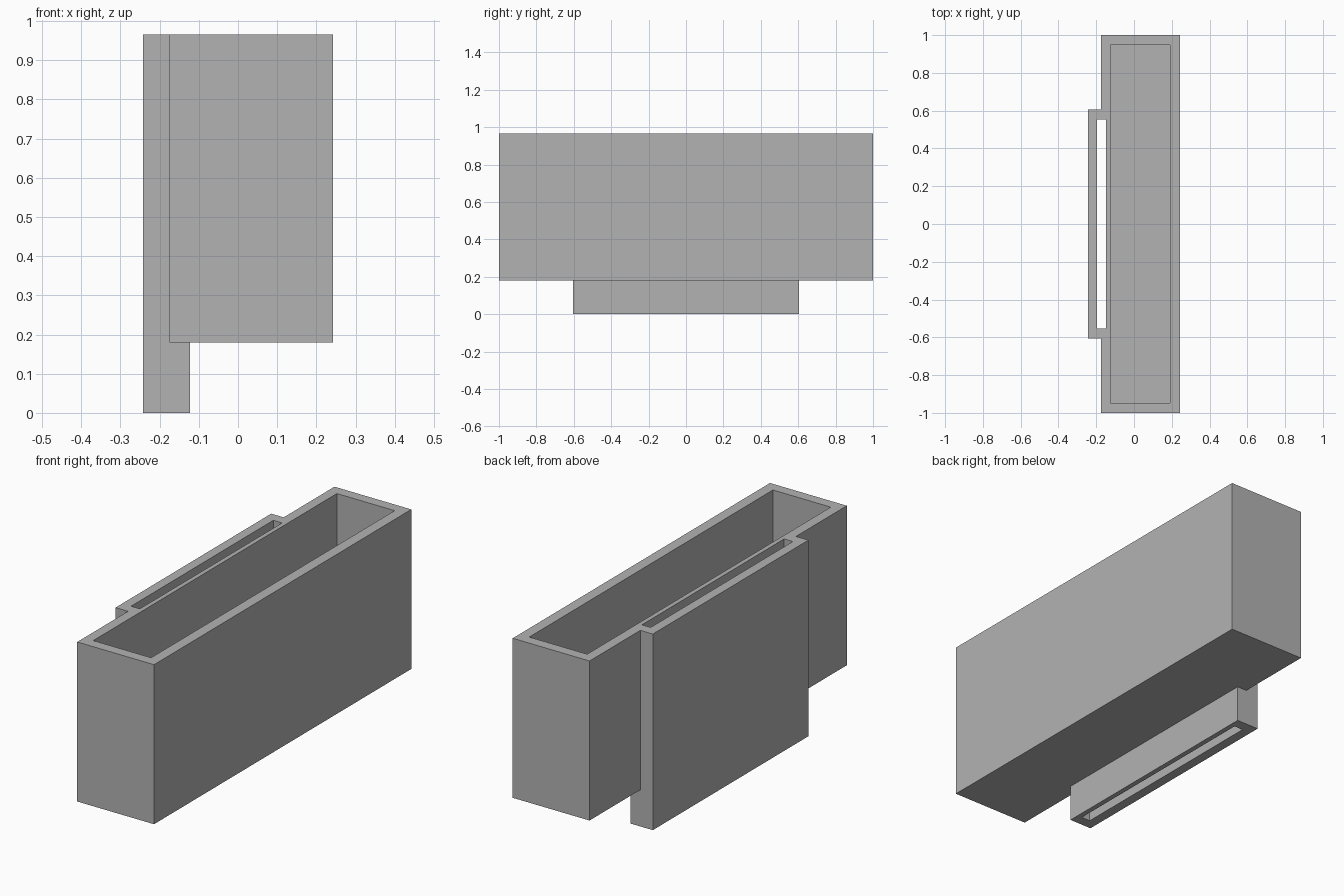
import bpy

default = bpy.data.objects.get("Cube")
if default:
    bpy.data.objects.remove(default, do_unlink=True)

# Overall dimensions
TOP, WALL = 0.965, 0.053
BODY_BOTTOM = 0.18
BODY_X = (-0.175, 0.243)
SLEEVE_X = (-0.243, -0.122)
SLOT_X = (-0.195, -0.147)

grey = bpy.data.materials.new("plain grey")
grey.use_nodes = True
colour = (0.45, 0.45, 0.45, 1)
grey.diffuse_color = colour
grey.node_tree.nodes["Principled BSDF"].inputs["Base Color"].default_value = colour


def box(name, x, half_y, z):
    """Box spanning x and z ranges, symmetric in y."""
    bpy.ops.mesh.primitive_cube_add(
        size=1, location=((x[0] + x[1]) / 2, 0, (z[0] + z[1]) / 2))
    obj = bpy.context.object
    obj.name = name
    obj.scale = (x[1] - x[0], 2 * half_y, z[1] - z[0])
    bpy.ops.object.transform_apply(location=True, rotation=False, scale=True)
    obj.data.materials.append(grey)
    return obj


def combine(target, tool, operation):
    """Apply a boolean and discard the tool."""
    mod = target.modifiers.new(operation.lower(), "BOOLEAN")
    mod.operation = operation
    mod.solver = "EXACT"
    mod.object = tool
    bpy.context.view_layer.objects.active = target
    bpy.ops.object.modifier_apply(modifier=mod.name)
    bpy.data.objects.remove(tool, do_unlink=True)


# Long open bin joined to the taller side sleeve
bin_body = box("bin_with_side_sleeve", BODY_X, 1, (BODY_BOTTOM, TOP))
combine(bin_body, box("sleeve", SLEEVE_X, 0.605, (0, TOP)), "UNION")

# Storage cavity, closed at the floor
combine(bin_body, box("cavity", (-0.125, BODY_X[1] - WALL), 1 - WALL,
                      (BODY_BOTTOM + WALL, TOP + 1)), "DIFFERENCE")

# Narrow slot running right through the sleeve
combine(bin_body, box("slot", SLOT_X, 0.553, (-1, TOP + 1)), "DIFFERENCE")
